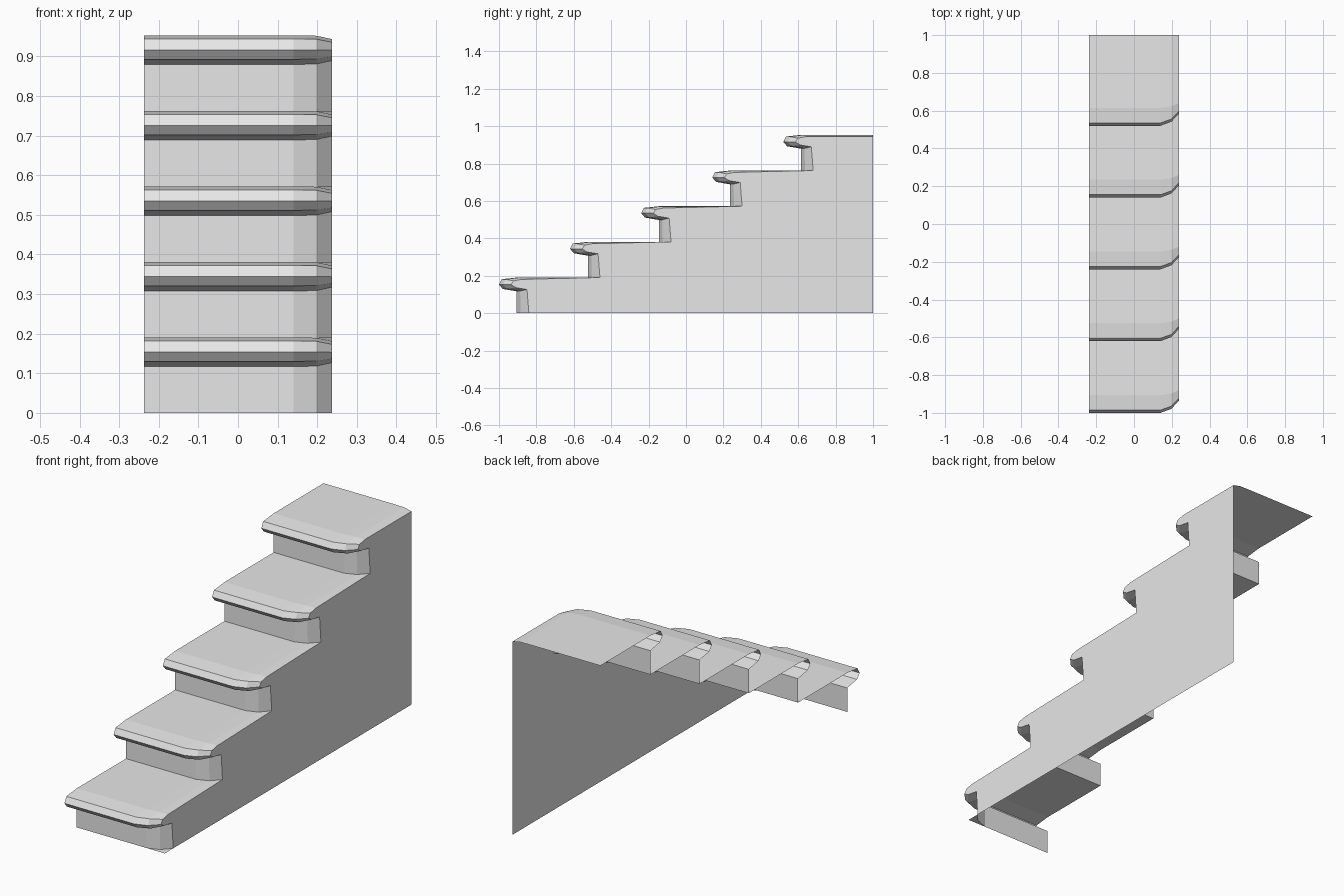
import bpy
import bmesh

if "Cube" in bpy.data.objects:
    bpy.data.objects.remove(bpy.data.objects["Cube"], do_unlink=True)

STEPS, RUN, RISE = 5, 0.38, 0.1907
HALF, BACK = 0.238, 1.0

# One plain grey for the whole staircase
grey = bpy.data.materials.new("stone_grey")
grey.use_nodes = True
colour = (0.8, 0.8, 0.8, 1)
grey.diffuse_color = colour
grey.node_tree.nodes["Principled BSDF"].inputs["Base Color"].default_value = colour

# Step section (depth, height) from riser foot over the nosing to the crown
straight = [(0.095, 0), (0.095, 0.117), (0.02, 0.13), (0, 0.154), (0.015, 0.182), (0.095, RISE)]
# The same section where the rounded corner meets the side wall
end = [(0.16, 0), (0.15, 0.127), (0.09, 0.137), (0.065, 0.153), (0.078, 0.173), (0.12, 0.181)]
# Part way round the corner
middle = [(a + 0.33 * (c - a), b + 0.12 * (d - b)) for (a, b), (c, d) in zip(straight, end)]
columns = [(-HALF, straight), (0.14, straight), (0.198, middle), (HALF, end)]


def make_object(name, rings, as_strip=True):
    """Skin neighbouring rows of points, or fill each row as one face."""
    bm = bmesh.new()
    rows = [[bm.verts.new(p) for p in ring] for ring in rings]
    if as_strip:
        for left, right in zip(rows, rows[1:]):
            for i in range(len(left) - 1):
                bm.faces.new((left[i], right[i], right[i + 1], left[i + 1]))
    else:
        for row in rows:
            bm.faces.new(row)
    mesh = bpy.data.meshes.new(name)
    bm.to_mesh(mesh)
    bm.free()
    mesh.materials.append(grey)
    obj = bpy.data.objects.new(name, mesh)
    bpy.context.collection.objects.link(obj)
    return obj


def step_points(x, section, step):
    """Section of one step, ending at the next riser or the back edge."""
    y0, z0 = -1 + step * RUN, step * RISE
    points = [(x, y0 + y, z0 + z) for y, z in section]
    if step < STEPS - 1:
        points.append((x, y0 + RUN + section[0][0], z0 + RISE))
    else:
        points.append((x, BACK, z0 + section[-1][1]))
    return points


# Riser, nosing and tread of each step
for step in range(STEPS):
    make_object(f"step_{step + 1}", [step_points(x, s, step) for x, s in columns])

# Side wall following the stepped outline
outline = [p for step in range(STEPS) for p in step_points(HALF, end, step)[:-1]]
outline += [step_points(HALF, end, STEPS - 1)[-1], (HALF, BACK, 0)]
make_object("side_wall", [outline[::-1]], as_strip=False)

# Small floor piece in front of the rounded bottom corner
foot = [(x, -1 + s[0][0], 0) for x, s in columns[1:]]
corner = (HALF, -1 + straight[0][0], 0)
make_object("corner_foot", [[foot[0], corner, foot[2], foot[1]]], as_strip=False)
